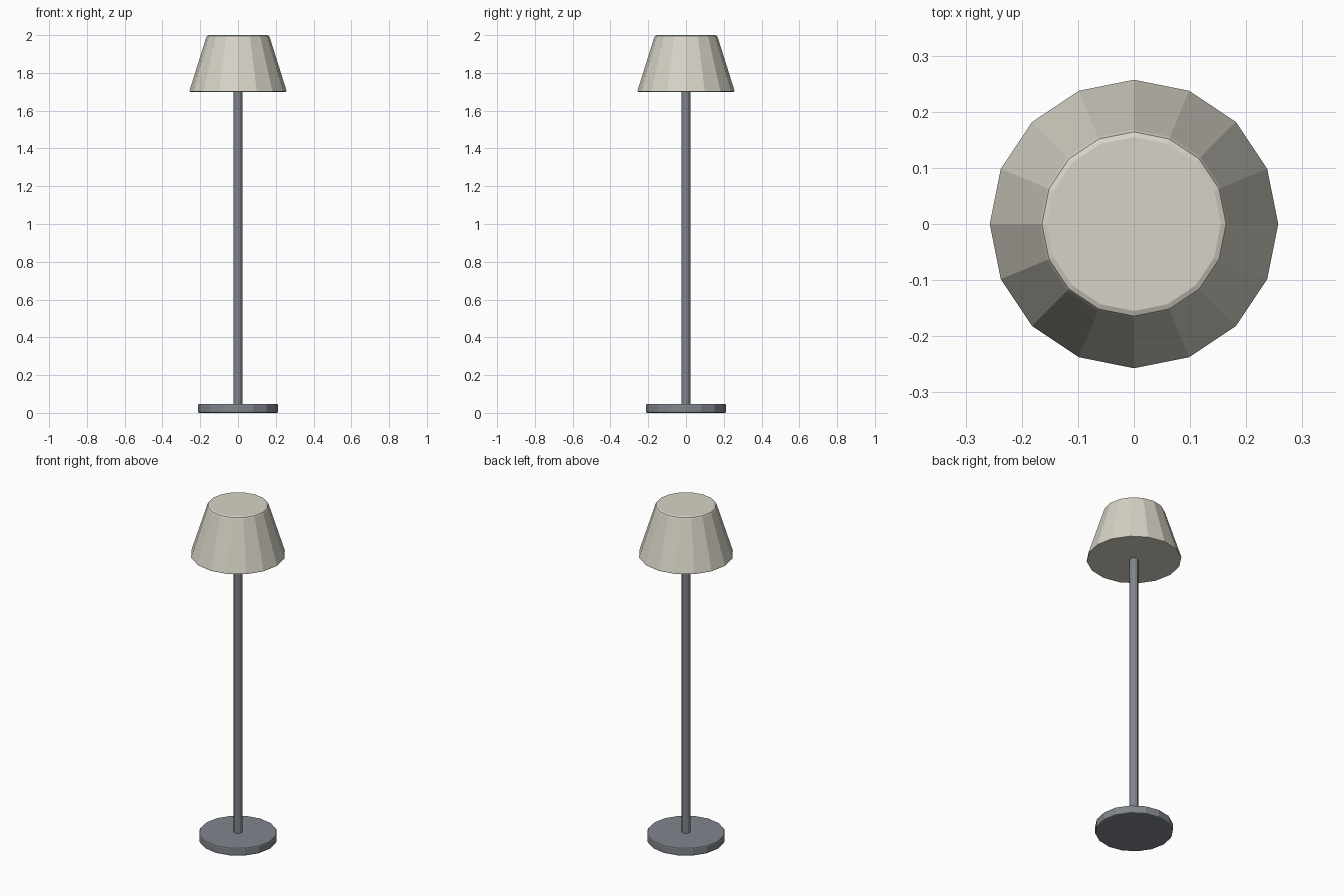
import bpy, bmesh, math

if "Cube" in bpy.data.objects:
    bpy.data.objects.remove(bpy.data.objects["Cube"])


def material(name, colour):
    m = bpy.data.materials.new(name)
    m.diffuse_color = (*colour, 1)
    m.use_nodes = True
    m.node_tree.nodes["Principled BSDF"].inputs["Base Color"].default_value = m.diffuse_color
    return m


def turned(name, profile, sides, mat):
    """Closed solid turned around z from (radius, height) points, bottom to top."""
    bm = bmesh.new()
    rings = [[bm.verts.new((r * math.cos(2 * math.pi * i / sides),
                            r * math.sin(2 * math.pi * i / sides), z))
              for i in range(sides)] for r, z in profile]
    for a, b in zip(rings, rings[1:]):
        for i in range(sides):
            j = (i + 1) % sides
            bm.faces.new((a[i], a[j], b[j], b[i]))
    bm.faces.new(rings[0][::-1])
    bm.faces.new(rings[-1])
    mesh = bpy.data.meshes.new(name)
    bm.to_mesh(mesh)
    bm.free()
    mesh.materials.append(mat)
    obj = bpy.data.objects.new(name, mesh)
    bpy.context.collection.objects.link(obj)
    return obj


metal = material("grey metal", (0.22, 0.24, 0.27))
fabric = material("cream fabric", (0.68, 0.65, 0.57))

# Floor disc with softened rims
turned("base", [(0.204, 0), (0.210, 0.002), (0.212, 0.008),
                (0.212, 0.040), (0.210, 0.046), (0.204, 0.048)], 16, metal)

# Slim upright running into the shade
turned("pole", [(0.0235, 0.04), (0.0235, 1.72)], 12, metal)

# Tapered shade, closed at both ends, with a rounded top rim
turned("shade", [(0.250, 1.70), (0.256, 1.701), (0.257, 1.705),
                 (0.168, 1.988), (0.164, 1.996), (0.155, 2.0)], 16, fabric)
